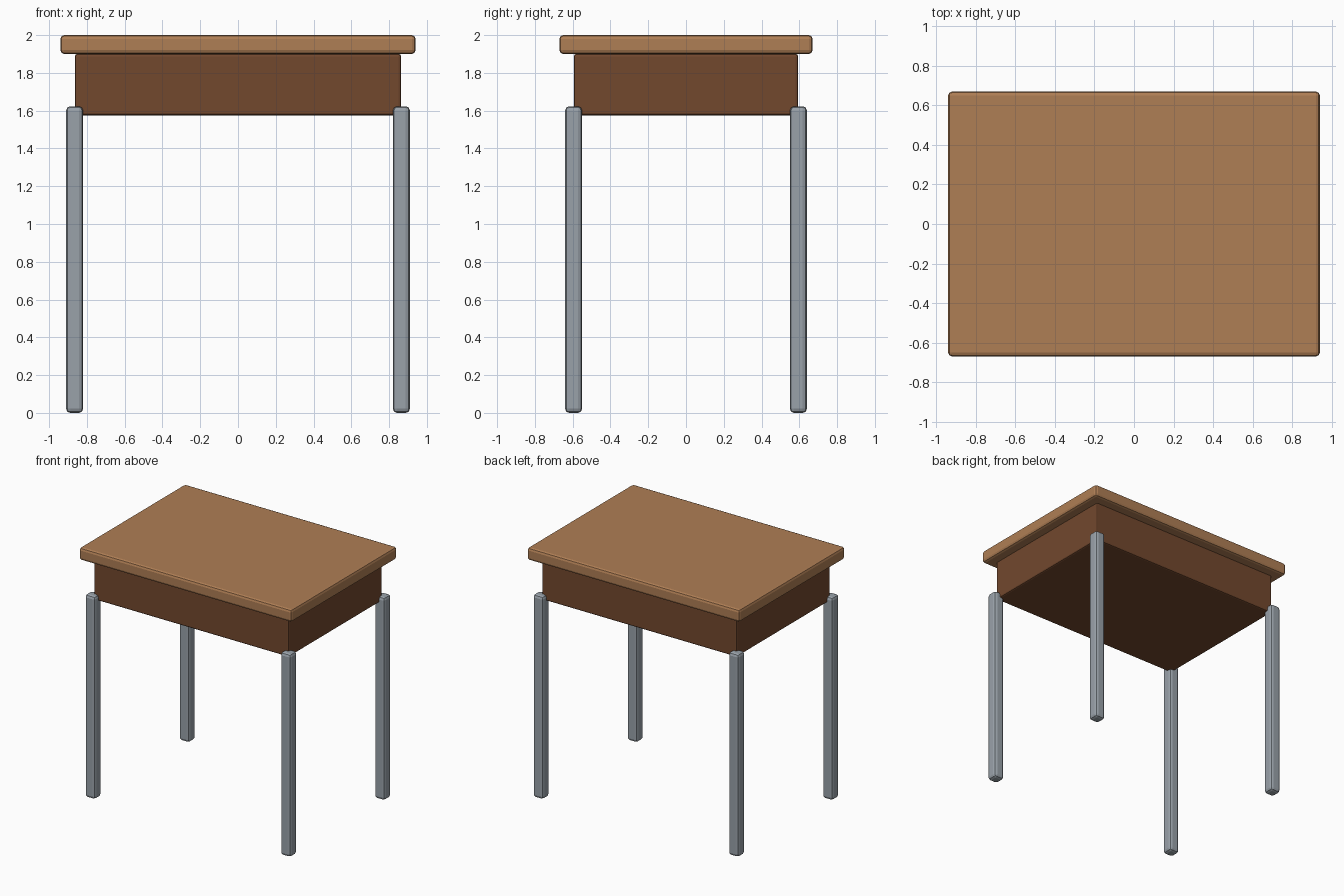
import bpy

if "Cube" in bpy.data.objects:
    bpy.data.objects.remove(bpy.data.objects["Cube"])


def material(name, color):
    mat = bpy.data.materials.new(name)
    mat.diffuse_color = (*color, 1)
    mat.use_nodes = True
    mat.node_tree.nodes["Principled BSDF"].inputs["Base Color"].default_value = mat.diffuse_color
    return mat


def box(name, lo, hi, bevel, mat):
    """Bevelled box between two opposite corners."""
    bpy.ops.mesh.primitive_cube_add(size=1, location=[(a + b) / 2 for a, b in zip(lo, hi)])
    ob = bpy.context.object
    ob.name = name
    ob.scale = [b - a for a, b in zip(lo, hi)]
    bpy.ops.object.transform_apply(location=False, rotation=False, scale=True)
    mod = ob.modifiers.new("bevel", "BEVEL")
    mod.width = bevel
    mod.segments = 2
    ob.data.materials.append(mat)
    return ob


light_wood = material("light_wood", (0.43, 0.21, 0.09))
dark_wood = material("dark_wood", (0.17, 0.065, 0.027))
metal = material("metal", (0.32, 0.36, 0.40))

# Overhanging top and the closed storage body under it
box("desk_top", (-0.94, -0.67, 1.90), (0.94, 0.67, 2.0), 0.02, light_wood)
box("desk_body", (-0.863, -0.593, 1.575), (0.863, 0.593, 1.90), 0.012, dark_wood)

# Four legs centred on the body corners
W = 0.045
for side, x in (("left", -0.865), ("right", 0.865)):
    for end, y in (("front", -0.595), ("back", 0.595)):
        box(f"{end}_{side}_leg", (x - W, y - W, 0), (x + W, y + W, 1.623), 0.022, metal)
